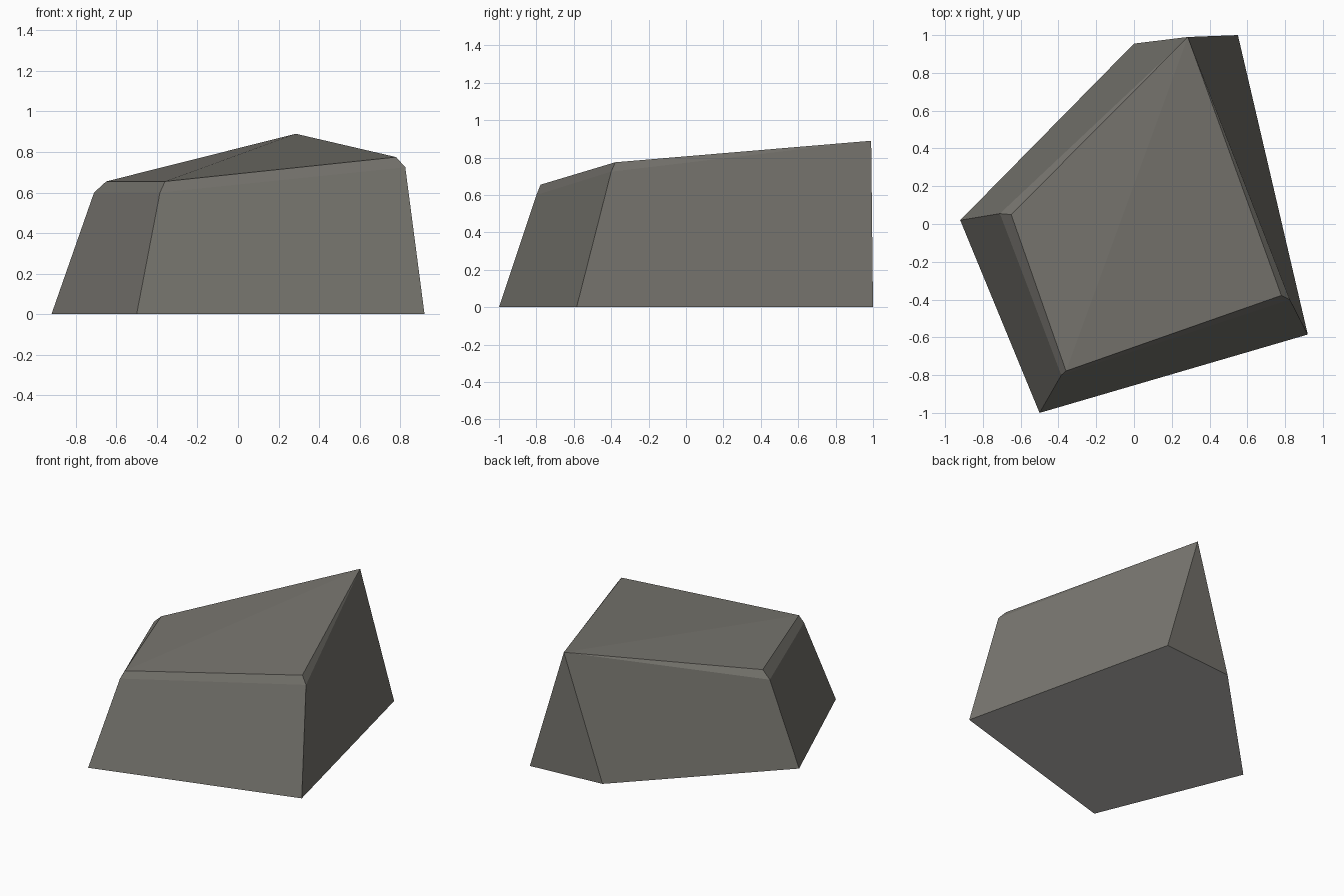
import bpy
import bmesh

cube = bpy.data.objects.get("Cube")
if cube:
    bpy.data.objects.remove(cube, do_unlink=True)


def make_material(name, colour):
    mat = bpy.data.materials.new(name)
    mat.use_nodes = True
    mat.diffuse_color = colour
    bsdf = mat.node_tree.nodes["Principled BSDF"]
    bsdf.inputs["Base Color"].default_value = colour
    bsdf.inputs["Roughness"].default_value = 0.9
    return mat


stone = make_material("warm_grey_stone", (0.185, 0.178, 0.158, 1))
underside = make_material("pale_grey_underside", (0.51, 0.50, 0.48, 1))

bm = bmesh.new()


def add_ring(points):
    return [bm.verts.new(p) for p in points]


# Five-sided footprint: left, front, right, then the two rear corners
foot = add_ring([(-0.92, 0.02, 0), (-0.50, -1.0, 0), (0.92, -0.585, 0),
                 (0.55, 1.0, 0), (0.0, 0.955, 0)])
# Lower and upper ends of the worn edge, from left to right
lower = add_ring([(-0.71, 0.055, 0.60), (-0.385, -0.80, 0.60), (0.825, -0.40, 0.725)])
upper = add_ring([(-0.65, 0.05, 0.655), (-0.36, -0.778, 0.655), (0.78, -0.378, 0.775)])
# Sharp rear peak
peak = bm.verts.new((0.285, 0.99, 0.89))

# Two front sides, each with its worn edge and a facet of the sloping top
for i in range(2):
    bm.faces.new((foot[i], foot[i + 1], lower[i + 1], lower[i]))
    bm.faces.new((lower[i], lower[i + 1], upper[i + 1], upper[i]))
    bm.faces.new((upper[i], upper[i + 1], peak))

# Tall sides, narrow worn edges running up to the peak, and the back
bm.faces.new((foot[2], foot[3], peak, lower[2]))
bm.faces.new((lower[2], peak, upper[2]))
bm.faces.new((foot[4], foot[0], lower[0], peak))
bm.faces.new((lower[0], upper[0], peak))
bm.faces.new((foot[3], foot[4], peak))

# Pale flat underside
base = bm.faces.new(foot[::-1])
base.material_index = 1

mesh = bpy.data.meshes.new("boulder")
bm.to_mesh(mesh)
bm.free()
mesh.materials.append(stone)
mesh.materials.append(underside)
boulder = bpy.data.objects.new("boulder", mesh)
bpy.context.collection.objects.link(boulder)
